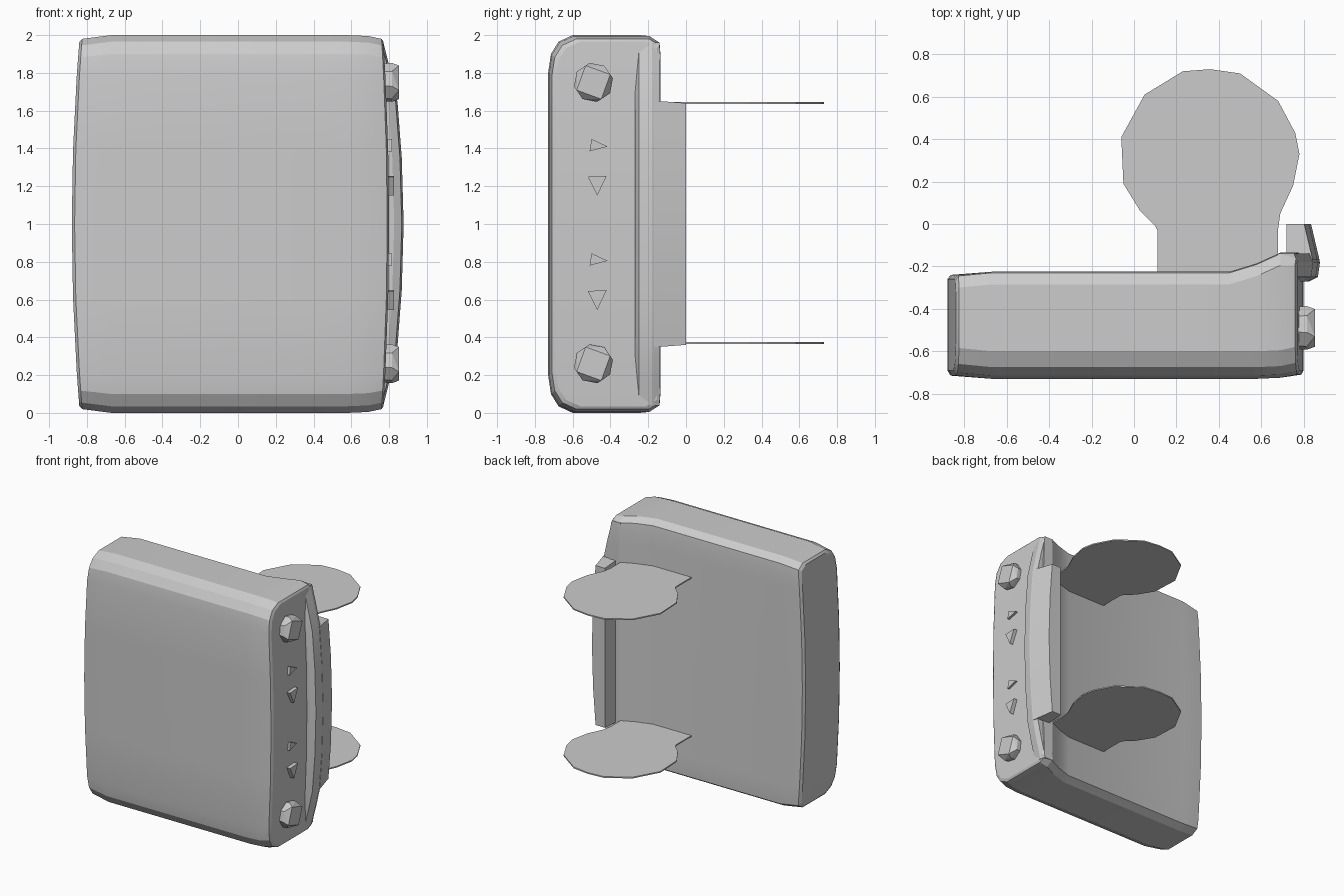
import bpy, bmesh, math
from mathutils import Vector

if "Cube" in bpy.data.objects:
    bpy.data.objects.remove(bpy.data.objects["Cube"])


def finish(name, bm, smooth=False):
    bmesh.ops.recalc_face_normals(bm, faces=bm.faces)
    mesh = bpy.data.meshes.new(name)
    bm.to_mesh(mesh)
    bm.free()
    ob = bpy.data.objects.new(name, mesh)
    bpy.context.collection.objects.link(ob)
    if smooth:
        bpy.ops.object.select_all(action='DESELECT')
        ob.select_set(True)
        bpy.context.view_layer.objects.active = ob
        bpy.ops.object.shade_smooth_by_angle(angle=math.radians(20))
    return ob


def loft(name, rings, smooth=False):
    """Skin equal, even-sized rings; caps are strips so they may be curved."""
    bm = bmesh.new()
    vs = [[bm.verts.new(p) for p in r] for r in rings]
    n = len(vs[0])
    for a, b in zip(vs, vs[1:]):
        for i in range(n):
            j = (i + 1) % n
            bm.faces.new((a[i], a[j], b[j], b[i]))
    for r in (vs[0], vs[-1]):
        for i in range(n // 2 - 1):
            bm.faces.new((r[i], r[i + 1], r[n - 2 - i], r[n - 1 - i]))
    return finish(name, bm, smooth)


def hull(name, points):
    bm = bmesh.new()
    for p in points:
        bm.verts.new(p)
    bmesh.ops.convex_hull(bm, input=bm.verts)
    return finish(name, bm)


# Main slab: rows are (height above middle, front inset, back inset)
half = [(0.4, 0, 0), (0.8, 0, 0), (0.9, .015, 0), (0.965, .055, .005), (1.0, .13, .06)]
rows = [(-h, f, b) for h, f, b in reversed(half)] + [(0, 0, 0)] + half


def slab_ring(x, front, back, shrink, bulge):
    s = 1 - shrink
    pts = [(x + bulge * (1 - h * h), front + f, 1 + h * s) for h, f, b in rows]
    pts += [(x + bulge * (1 - h * h), back - b, 1 + h * s) for h, f, b in reversed(rows)]
    return pts


stations = [
    (-.84, -.69, -.26, .035, -.04), (-.825, -.715, -.24, .02, -.04),
    (-.67, -.73, -.225, 0, 0), (.45, -.73, -.225, 0, 0),
    (.58, -.73, -.185, 0, 0), (.69, -.725, -.135, .005, 0),
    (.76, -.71, -.135, .02, .03), (.77, -.69, -.15, .035, .03)]
loft("main_slab", [slab_ring(*s) for s in stations], True)

# Bulging side strip along the rear right edge
levels = [(.04, .77), (.2, .81), (.36, .845), (.65, .867), (1, .877)]
levels += [(2 - z, x) for z, x in reversed(levels[:-1])]
loft("side_strip", [
    [(.68, -.265, z), (x - .05, -.27, z), (x - .01, -.25, z),
     (x, -.18, z), (x - .015, -.14, z), (.68, -.14, z)] for z, x in levels], True)

# Raised rear ridge
loft("rear_ridge", [
    [(.72, -.17, 1 + (z - 1) * 1.02), (x - .002, -.17, 1 + (z - 1) * 1.02),
     (x - .042, 0, z), (.72, 0, z)] for z, x in levels[2:-2]], True)

# Two thin hinge plates
outline = [(.11, -.26), (.11, -.03), (.10, -.01), (.03, .06), (-.05, .19), (-.06, .41),
           (.05, .61), (.23, .72), (.36, .73), (.50, .71), (.68, .58), (.76, .43),
           (.78, .33), (.75, .18), (.69, .05), (.68, -.02), (.68, -.26)]
for name, z in (("lower_plate", .365), ("upper_plate", 1.635)):
    bm = bmesh.new()
    f = bm.faces.new([bm.verts.new((x, y, z)) for x, y in outline])
    new = bmesh.ops.extrude_face_region(bm, geom=[f])["geom"]
    bmesh.ops.translate(bm, vec=Vector((0, 0, .01)),
                        verts=[v for v in new if isinstance(v, bmesh.types.BMVert)])
    finish(name, bm)

# Square knobs with a many-sided foot
def circle(x, z, r, n, turn):
    return [(x, -.49 + r * math.cos(turn + i * math.tau / n),
             z + r * math.sin(turn + i * math.tau / n)) for i in range(n)]


for name, z in (("lower_knob", .26), ("upper_knob", 1.75)):
    hull(name, circle(.75, z, .10, 8, .2) + circle(.815, z, .105, 8, .2)
         + circle(.853, z, .098, 4, math.radians(25)))

# Small triangular buttons, in two pairs
arrows = {"side_button": (.815, [(-.50, 1.45), (-.51, 1.385), (-.415, 1.41)]),
          "down_button": (.827, [(-.52, 1.25), (-.42, 1.255), (-.47, 1.15)])}
for drop, tag in ((0, "upper_"), (.605, "lower_")):
    for name, (x, tri) in arrows.items():
        hull(tag + name, [(px, y, z - drop) for px in (.77, x) for y, z in tri])
